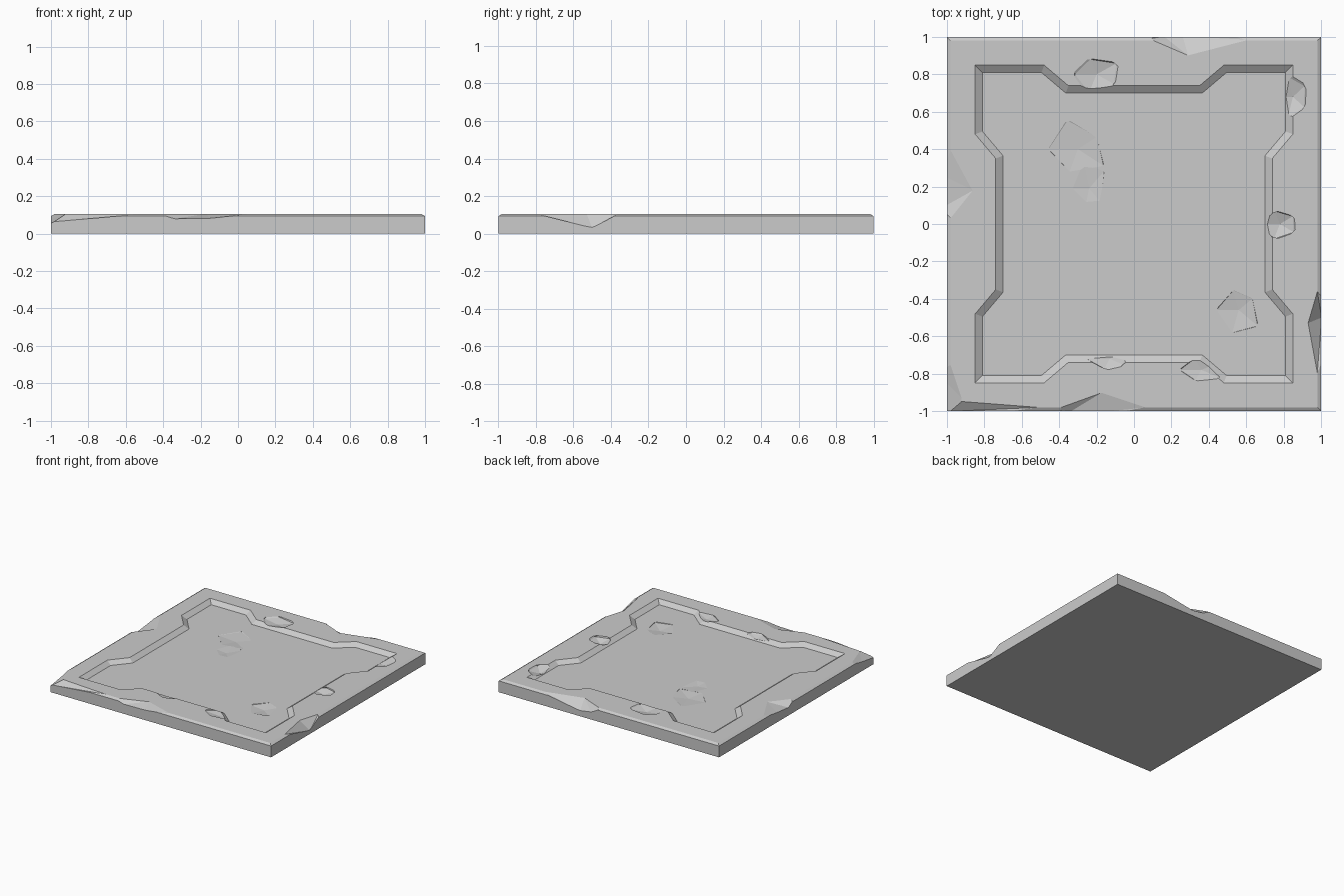
import bpy, bmesh, random
from mathutils import Vector

if "Cube" in bpy.data.objects:
    bpy.data.objects.remove(bpy.data.objects["Cube"])

random.seed(4)
TOP, FLOOR = 0.105, 0.077


def make(name, bm):
    bmesh.ops.recalc_face_normals(bm, faces=bm.faces)
    me = bpy.data.meshes.new(name)
    bm.to_mesh(me)
    bm.free()
    ob = bpy.data.objects.new(name, me)
    bpy.context.collection.objects.link(ob)
    return ob


def loft(name, rings):
    bm = bmesh.new()
    loops = [[bm.verts.new(p) for p in r] for r in rings]
    n = len(loops[0])
    for a, b in zip(loops, loops[1:]):
        for i in range(n):
            bm.faces.new((a[i], a[(i + 1) % n], b[(i + 1) % n], b[i]))
    bm.faces.new(loops[0])
    bm.faces.new(loops[-1])
    return make(name, bm)


def square(r, z):
    return [(-r, -r, z), (r, -r, z), (r, r, z), (-r, r, z)]


def panel_ring(far, near, t_far, t_near, z):
    # one side of the notched outline, turned four times
    side = [(far, -far), (far, -t_far), (near, -t_near), (near, t_near), (far, t_far)]
    ring = []
    for _ in range(4):
        ring += [(x, y, z) for x, y in side]
        side = [(-y, x) for x, y in side]
    return ring


def edge_chip(out, pts):
    # convex cutter swept upwards and outwards from the broken surface
    bm = bmesh.new()
    for p in pts:
        for up in (0, 0.06):
            for o in (0, 0.06):
                bm.verts.new(Vector(p) + Vector((out[0] * o, out[1] * o, up)))
    res = bmesh.ops.convex_hull(bm, input=bm.verts)
    junk = {g for g in res["geom_interior"] + res["geom_unused"] if isinstance(g, bmesh.types.BMVert)}
    bmesh.ops.delete(bm, geom=list(junk), context='VERTS')
    return make("edge_chip_cutter", bm)


def crater(x, y, z, rx, ry, rz):
    # jagged flattened ball for surface damage
    bm = bmesh.new()
    bmesh.ops.create_icosphere(bm, subdivisions=1, radius=1)
    for v in bm.verts:
        k = random.uniform(0.7, 1.1)
        v.co = Vector((x + v.co.x * rx * k, y + v.co.y * ry * k, z + v.co.z * rz * k))
    return make("crater_cutter", bm)


# Slab with bevelled top rim
slab = loft("stone_slab", [square(1, 0), square(1, 0.093), square(0.98, TOP)])

# Sunken panel with notched outline and sloping wall
cutters = [loft("panel_cutter", [
    panel_ring(0.81, 0.70, 0.495, 0.365, FLOOR),
    panel_ring(0.85, 0.74, 0.48, 0.35, TOP + 0.0005),
    panel_ring(0.85, 0.74, 0.48, 0.35, 0.2)])]

# Broken outer edges
T = TOP + 0.001
cutters += [
    edge_chip((0, -1), [(-0.42, -0.99, T), (-0.17, -0.9, T), (0.07, -0.98, T),
                        (-0.34, -1.003, 0.078), (-0.15, -1.003, 0.081)]),
    edge_chip((0, -1), [(-1.02, -0.94, T), (-0.5, -0.98, T), (-1.02, -1.003, 0.06), (-0.88, -1.003, 0.077)]),
    edge_chip((-1, 0), [(-0.99, -0.72, T), (-0.92, -0.93, T), (-0.94, -1.02, 0.09), (-1.003, -1.02, 0.05),
                        (-1.003, -0.85, 0.075)]),
    edge_chip((1, 0), [(0.98, -0.8, T), (0.93, -0.53, T), (0.98, -0.36, T),
                       (1.003, -0.6, 0.065), (1.003, -0.5, 0.03), (1.003, -0.43, 0.07)]),
    edge_chip((0, 1), [(0.08, 0.99, T), (0.29, 0.9, T), (0.62, 0.985, T),
                       (0.16, 1.003, 0.06), (0.26, 1.003, 0.045)]),
    edge_chip((-1, 0), [(-0.99, 0.42, T), (-0.86, 0.18, T), (-0.98, 0.03, T),
                        (-1.003, 0.25, 0.08), (-1.003, 0.1, 0.065)]),
]

# Chips in the raised border and shallow craters in the panel
for c in [(-0.2, 0.8, 0.112, 0.17, 0.13, 0.04), (-0.13, -0.72, 0.108, 0.13, 0.08, 0.032),
          (0.85, 0.68, 0.11, 0.11, 0.14, 0.038), (0.78, 0.0, 0.11, 0.11, 0.09, 0.035),
          (0.36, -0.78, 0.112, 0.14, 0.08, 0.032),
          (-0.3, 0.4, 0.086, 0.19, 0.17, 0.025), (-0.24, 0.19, 0.088, 0.1, 0.16, 0.025),
          (0.56, -0.46, 0.087, 0.13, 0.15, 0.03)]:
    cutters.append(crater(*c))

# Cut every chip out of the slab
bpy.context.view_layer.objects.active = slab
for c in cutters:
    c.hide_render = True
    m = slab.modifiers.new("cut", 'BOOLEAN')
    m.operation, m.solver, m.object = 'DIFFERENCE', 'EXACT', c
    bpy.ops.object.modifier_apply(modifier=m.name)
    bpy.data.objects.remove(c)
